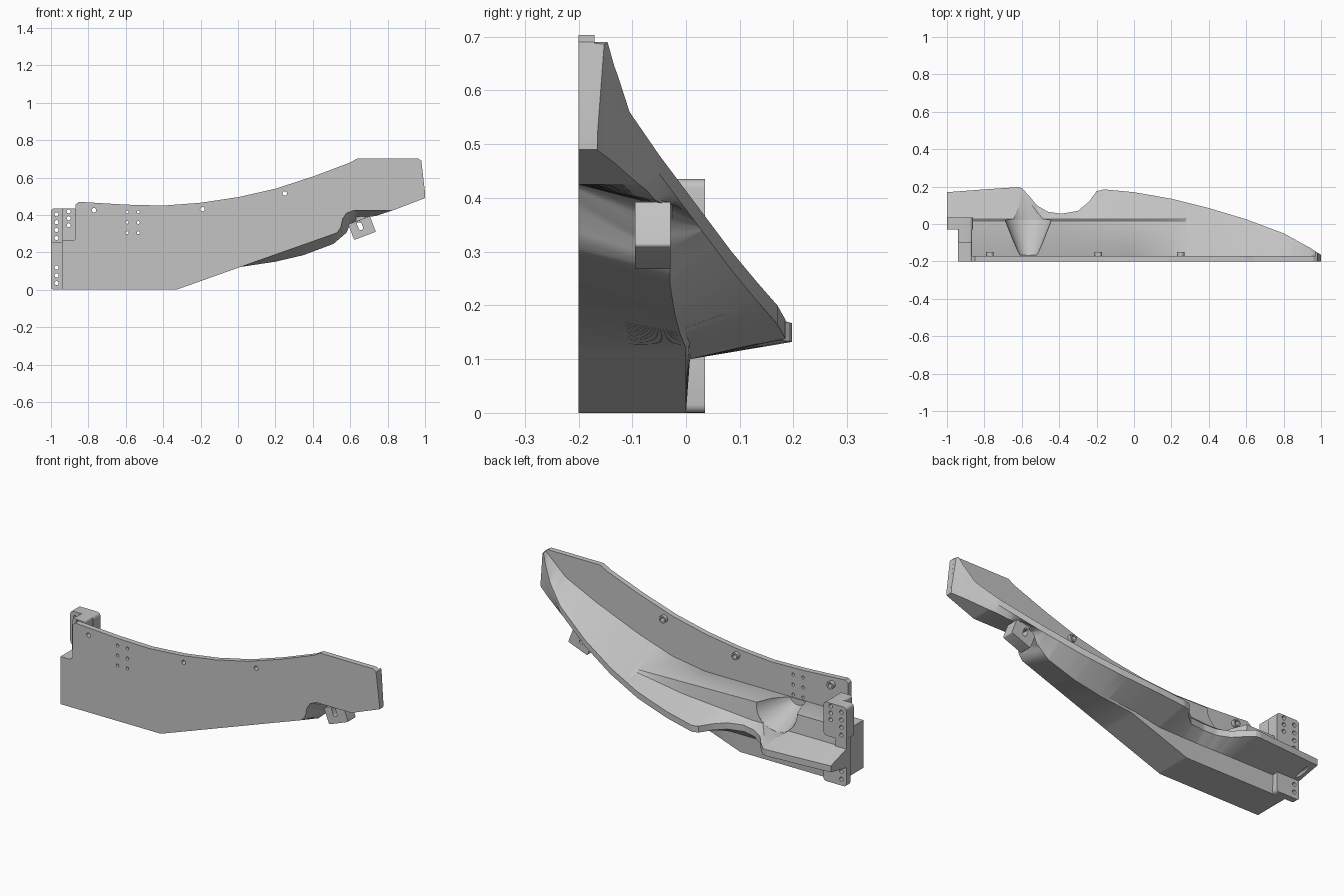
import bpy
import bmesh
from math import radians
from mathutils import Matrix, Vector

cube = bpy.data.objects.get("Cube")
if cube:
    bpy.data.objects.remove(cube, do_unlink=True)

grey = bpy.data.materials.new("plain_grey")
grey.use_nodes = True
grey.diffuse_color = (0.55, 0.55, 0.55, 1)
grey.node_tree.nodes["Principled BSDF"].inputs["Base Color"].default_value = grey.diffuse_color


def make_object(name, bm):
    bmesh.ops.recalc_face_normals(bm, faces=bm.faces[:])
    mesh = bpy.data.meshes.new(name)
    bm.to_mesh(mesh)
    bm.free()
    mesh.materials.append(grey)
    obj = bpy.data.objects.new(name, mesh)
    bpy.context.collection.objects.link(obj)
    return obj


def activate(obj):
    bpy.ops.object.select_all(action="DESELECT")
    obj.select_set(True)
    bpy.context.view_layer.objects.active = obj


def cut(obj, cutter):
    cutter.hide_render = True
    mod = obj.modifiers.new("cut", "BOOLEAN")
    mod.operation = "DIFFERENCE"
    mod.solver = "EXACT"
    mod.object = cutter
    activate(obj)
    bpy.ops.object.modifier_apply(modifier=mod.name)
    bpy.data.objects.remove(cutter, do_unlink=True)


def finish(obj):
    activate(obj)
    bpy.ops.object.shade_smooth_by_angle(angle=radians(28))


def add_rod(bm, x, z, y_front, y_back, r_front, r_back=None, sides=16):
    place = Matrix.Translation((x, (y_front + y_back) / 2, z)) @ Matrix.Rotation(radians(-90), 4, "X")
    bmesh.ops.create_cone(bm, cap_ends=True, segments=sides, radius1=r_front,
                          radius2=r_back or r_front, depth=y_back - y_front, matrix=place)


def box_object(name, low, high, bevel=0):
    bm = bmesh.new()
    low, high = Vector(low), Vector(high)
    place = Matrix.Translation((low + high) / 2) @ Matrix.Diagonal((*(high - low), 1))
    bmesh.ops.create_cube(bm, size=1, matrix=place)
    if bevel:
        edges = [e for e in bm.edges if abs(e.verts[0].co.y - e.verts[1].co.y) > 0.001]
        bmesh.ops.bevel(bm, geom=edges, offset=bevel, segments=4, affect="EDGES", profile=0.5)
    return make_object(name, bm)


def rods_object(name, spots, y_front, y_back, radius):
    bm = bmesh.new()
    for x, z in spots:
        add_rod(bm, x, z, y_front, y_back, radius)
    return make_object(name, bm)


def sample(table, x):
    if x <= table[0][0]:
        return table[0][1]
    for (xa, a), (xb, b) in zip(table, table[1:]):
        if x <= xb:
            return a + (b - a) * (x - xa) / (xb - xa)
    return table[-1][1]


# Outlines along the length: plate top and bottom, rim, keel, wing root, shell seam
PLATE_TOP = [(-.87, .455), (-.85, .47), (-.6, .455), (-.4, .45), (-.2, .465), (0, .495), (.2, .54),
             (.4, .605), (.6, .68), (.64, .703), (.96, .703), (.98, .69), (1, .52)]
PLATE_BOTTOM = [(-.33, 0), (.53, .305), (.55, .335), (.56, .38), (.58, .41), (.62, .425), (.83, .425), (1, .49)]
RIM_Y = [(-1, .17), (-.8, .185), (-.62, .197), (-.6, .192), (-.56, .15), (-.52, .1), (-.46, .065),
         (-.39, .055), (-.3, .07), (-.24, .12), (-.2, .175), (-.16, .185), (0, .17), (.2, .135),
         (.4, .085), (.6, .025), (.8, -.05), (.94, -.127), (1, -.165)]
RIM_Z = [(-.62, .167), (-.39, .185), (-.17, .172), (0, .2), (.2, .24), (.4, .3),
         (.6, .38), (.8, .48), (.9, .56), (.95, .645), (.97, .69)]
KEEL_Z = [(0, .12), (.2, .15), (.35, .185), (.51, .245), (.58, .305), (.6, .35), (.63, .38),
          (.74, .395), (.83, .425), (1, .49)]
ROOT_Z = [(-.15, .1), (0, .13), (.22, .158)]
SEAM_Z = [(0, .29), (.2, .32), (.4, .385), (.66, .49), (.85, .58), (.97, .69)]
RIDGE_MID = [(-.42, .31), (.3, .318)]
RIDGE_TOP = [(-.42, .31), (.3, .296)]
RIDGE_BASE = [(-.42, .21), (0, .242), (.3, .288)]
FRONT, INNER = -.2, -.17


def section(x):
    top, bottom = sample(PLATE_TOP, x), sample(PLATE_BOTTOM, x)
    rim_y = sample(RIM_Y, x)
    rim_z = min(sample(RIM_Z, x), top - .004)
    seam = min(sample(SEAM_Z, x), top - .002)
    reach = rim_y - INNER
    wall_y = min(sample([(0, 0), (.5, -.03)], x), INNER + reach * .8)
    keel = min(bottom, sample(KEEL_Z, x), rim_z - .015)
    root = max(sample(ROOT_Z, x), keel + .004)
    lip = max(rim_z - .035, bottom + .002 if x > .85 else 0)

    def shell(y, table, share):
        y = min(y, INNER + reach * share)
        if x < .3:
            return y, sample(table, x)
        return y, seam + (rim_z - seam) * (y - INNER) / reach

    return [(FRONT, bottom), (wall_y, keel), (wall_y + reach * .02, root),
            (rim_y, min(lip, rim_z - .003)), (rim_y, rim_z),
            shell(.027, RIDGE_BASE, .9), shell(.017, RIDGE_TOP, .85),
            shell(-.06, RIDGE_MID, .5), (INNER, seam), (INNER, top), (FRONT, top)]


# Main body: one lofted shell with front plate, ridge and swept wing
STEPS = 200
bm = bmesh.new()
rings = []
for i in range(STEPS + 1):
    x = 2 * i / STEPS - 1
    rings.append([bm.verts.new((x, y, z)) for y, z in section(x)])
for a, b in zip(rings, rings[1:]):
    for j in range(len(a)):
        k = (j + 1) % len(a)
        bm.faces.new((a[j], a[k], b[k], b[j]))
bm.faces.new(rings[0])
bm.faces.new(rings[-1])
body = make_object("wing_body", bm)

# End notches and the conical recess that opens into a round channel
cut(body, box_object("end_cutter", (-1.2, -.4, -.2), (-.94, .03, .8)))
cut(body, box_object("corner_cutter", (-1.2, -.4, .262), (-.868, .03, .8), .02))
for y_front, y_back, r_front in ((-.165, .022, .05), (.021, .3, .125)):
    bm = bmesh.new()
    add_rod(bm, -.565, .308, y_front, y_back, r_front, .125, 48)
    cut(body, make_object("recess_cutter", bm))

# Bolt holes through plate and bracket, with raised collars on the plate
bolts = [(-.77, .425), (-.19, .43), (.25, .515)]
cut(body, rods_object("bolt_cutter", bolts, -.3, -.12, .012))
pattern = [(x, z) for x in (-.593, -.533) for z in (.305, .36, .415)]
cut(body, rods_object("pattern_cutter", pattern, -.3, -.14, .008))
holes = [(-.97, .277 + i * .042) for i in range(4)]
holes += [(-.905, .345 + i * .037) for i in range(3)]
holes += [(-.97, .035 + i * .042) for i in range(3)]
cut(body, rods_object("hole_cutter", holes, -.3, .3, .011))
finish(body)
collars = rods_object("bolt_collars", bolts, INNER - .005, -.15, .02)
cut(collars, rods_object("collar_cutter", bolts, -.3, -.1, .012))
finish(collars)

# End bracket: flange, deep block behind it and lower tab
bracket_parts = [
    ("upper_bracket", (-1, -.03, .25), (-.862, .035, .435), .018),
    ("bracket_block", (-.94, -.1, .25), (-.866, -.029, .435), .012),
    ("lower_bracket", (-1, 0, 0), (-.862, .035, .15), .015),
    ("bracket_web", (-1, 0, .13), (-.93, .035, .262), 0),
]
for name, low, high, bevel in bracket_parts:
    part = box_object(name, low, high, bevel)
    cut(part, rods_object("hole_cutter", holes, -.3, .3, .011))
    finish(part)

# Hinge lug under the raised end, tilted and slotted
lug = box_object("hinge_lug", (-.062, -.033, -.045), (.062, .033, .045), .006)
slot = box_object("slot_cutter", (-.012, -.2, -.025), (.012, .2, .025), .011)
tilt = Matrix.Rotation(radians(-21), 4, "Y")
lug.data.transform(Matrix.Translation((.663, -.062, .33)) @ tilt)
slot.data.transform(Matrix.Translation((.652, -.062, .343)) @ tilt)
cut(lug, slot)
finish(lug)
mount = box_object("hinge_mount", (.63, -.06, .36), (.68, -.03, .395))
